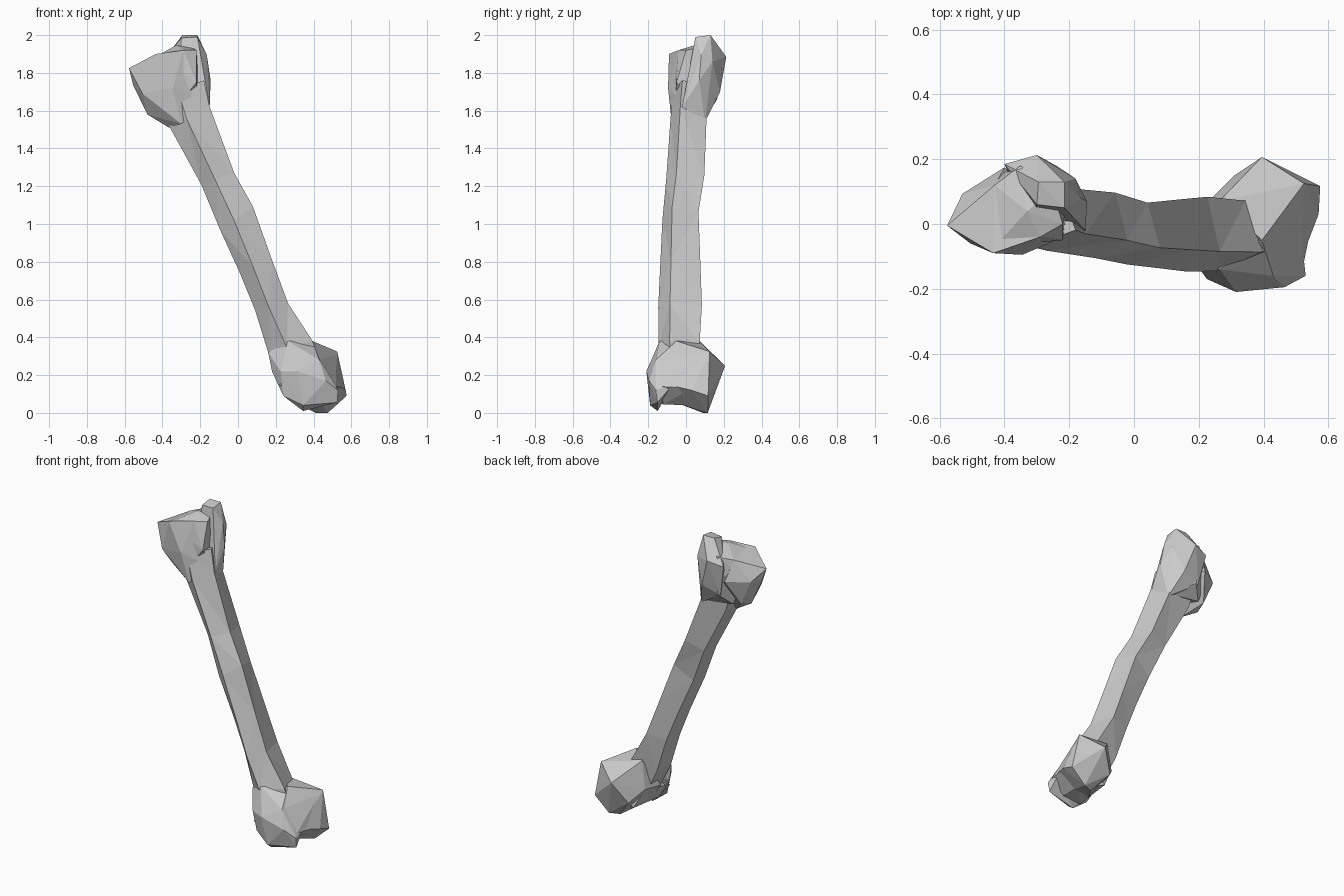
import bpy, bmesh


def finish(name, bm):
    bmesh.ops.recalc_face_normals(bm, faces=bm.faces[:])
    me = bpy.data.meshes.new(name)
    bm.to_mesh(me)
    bm.free()
    ob = bpy.data.objects.new(name, me)
    bpy.context.collection.objects.link(ob)
    return ob


def knob(name, pts):
    """Faceted lump: convex hull round a few landmark points."""
    bm = bmesh.new()
    vs = [bm.verts.new(p) for p in pts]
    bmesh.ops.convex_hull(bm, input=vs)
    loose = [v for v in bm.verts if not v.link_faces]
    bmesh.ops.delete(bm, geom=loose, context='VERTS')
    return finish(name, bm)


def shaft(name, stations, profile):
    """Loft a profile; t runs left to right, s runs front to back."""
    bm = bmesh.new()
    rings = []
    for lx, lz, rx, rz, front, back in stations:
        rings.append([bm.verts.new((lx + (rx - lx) * t, front + (back - front) * s,
                                    lz + (rz - lz) * t)) for t, s in profile])
    n = len(profile)
    for a, b in zip(rings, rings[1:]):
        for i in range(n):
            j = (i + 1) % n
            bm.faces.new((a[i], a[j], b[j], b[i]))
    bm.faces.new(rings[0])
    bm.faces.new(rings[-1])
    bmesh.ops.triangulate(bm, faces=bm.faces[:])
    return finish(name, bm)


# Slanting shaft: left x z, right x z, front y, back y
bone = shaft("long_bone", [
    (-0.42, 1.68, -0.18, 1.76, -0.07, 0.12),
    (-0.36, 1.51, -0.15, 1.62, -0.082, 0.11),
    (-0.195, 1.21, -0.02, 1.27, -0.105, 0.097),
    (-0.095, 0.97, 0.08, 1.09, -0.125, 0.066),
    (0.01, 0.74, 0.18, 0.81, -0.137, 0.076),
    (0.09, 0.545, 0.265, 0.58, -0.147, 0.084),
    (0.16, 0.32, 0.395, 0.38, -0.145, 0.072),
    (0.23, 0.18, 0.44, 0.26, -0.13, 0.06),
], [(0, 0.35), (0.42, 0), (1, 0.27), (0.78, 1), (0.08, 0.87)])

# Rounded ball at the upper left
ball = knob("upper_ball", [
    (-0.577, -0.005, 1.825), (-0.53, 0.093, 1.76), (-0.435, -0.09, 1.90),
    (-0.345, -0.095, 1.72), (-0.505, -0.06, 1.69), (-0.48, 0.01, 1.58),
    (-0.555, 0.02, 1.735), (-0.29, -0.04, 1.92), (-0.365, 0.0, 1.51),
    (-0.30, -0.075, 1.53), (-0.40, 0.175, 1.76), (-0.43, 0.12, 1.89),
    (-0.46, 0.09, 1.60), (-0.17, -0.02, 1.64)])

# Raised peak at the upper right and back
peak = knob("upper_peak", [
    (-0.295, 0.13, 2.0), (-0.30, 0.06, 1.985), (-0.215, 0.05, 1.99),
    (-0.215, 0.13, 2.0), (-0.30, 0.213, 1.885), (-0.165, 0.08, 1.895),
    (-0.18, 0.14, 1.86), (-0.145, 0.07, 1.76), (-0.15, -0.02, 1.62),
    (-0.24, 0.18, 1.70), (-0.18, 0.10, 1.54), (-0.40, 0.185, 1.86),
    (-0.36, 0.16, 1.66), (-0.32, 0.0, 1.60)])

# Saddle filling the gap between ball and peak
saddle = knob("upper_saddle", [
    (-0.43, -0.07, 1.89), (-0.29, -0.04, 1.92), (-0.43, 0.12, 1.89),
    (-0.25, 0.10, 1.94), (-0.22, 0.0, 1.92), (-0.35, 0.18, 1.91),
    (-0.50, 0.09, 1.78), (-0.37, 0.18, 1.80), (-0.34, 0.165, 1.66),
    (-0.41, 0.10, 1.59), (-0.22, -0.05, 1.75), (-0.20, 0.10, 1.56),
    (-0.34, -0.06, 1.60), (-0.33, 0.04, 1.945)])

# Two lower condyles
front_condyle = knob("front_condyle", [
    (0.265, -0.14, 0.38), (0.395, -0.05, 0.38), (0.315, -0.21, 0.22),
    (0.225, -0.17, 0.22), (0.43, -0.16, 0.28), (0.465, -0.195, 0.17),
    (0.53, -0.16, 0.12), (0.525, -0.15, 0.055), (0.345, -0.15, 0.01),
    (0.24, -0.15, 0.09), (0.18, -0.09, 0.22), (0.16, -0.08, 0.32),
    (0.52, -0.07, 0.15), (0.345, -0.19, 0.04)])
back_condyle = knob("back_condyle", [
    (0.395, -0.05, 0.38), (0.265, 0.072, 0.38), (0.525, 0.125, 0.325),
    (0.395, 0.207, 0.25), (0.575, 0.117, 0.09), (0.57, 0.03, 0.12),
    (0.475, 0.115, 0.0), (0.41, 0.09, 0.0), (0.31, 0.15, 0.12),
    (0.24, 0.08, 0.20), (0.52, -0.10, 0.15), (0.44, -0.04, 0.05),
    (0.30, -0.06, 0.06), (0.20, -0.03, 0.20)])

# Web that leaves only a shallow notch between the condyles
web = knob("lower_web", [
    (0.43, -0.15, 0.28), (0.52, -0.14, 0.14), (0.52, -0.06, 0.15),
    (0.555, 0.03, 0.13), (0.52, 0.10, 0.31), (0.395, -0.05, 0.38),
    (0.22, -0.15, 0.15), (0.24, 0.07, 0.20), (0.31, 0.10, 0.07),
    (0.30, -0.14, 0.05), (0.45, 0.03, 0.04), (0.44, -0.12, 0.045)])

# Weld all parts into one flat-faced bone
bpy.context.view_layer.objects.active = bone
for part in (saddle, ball, peak, web, front_condyle, back_condyle):
    mod = bone.modifiers.new("join", 'BOOLEAN')
    mod.operation = 'UNION'
    mod.solver = 'EXACT'
    mod.object = part
    bpy.ops.object.modifier_apply(modifier=mod.name)
    bpy.data.objects.remove(part)
